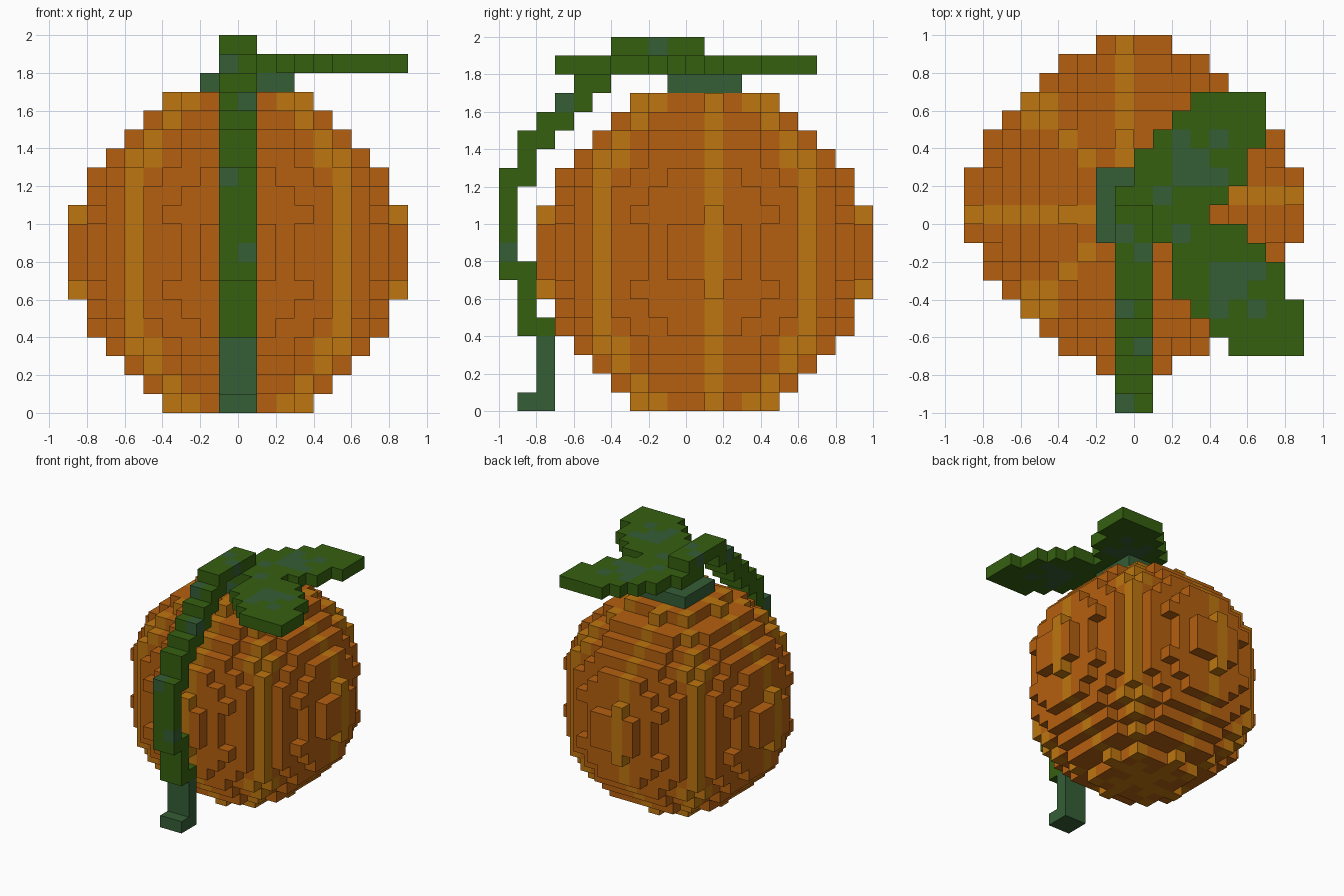
import bpy, bmesh
from mathutils import Vector

cube = bpy.data.objects.get("Cube")
if cube:
    bpy.data.objects.remove(cube)

S = 0.1  # edge length of one block


def material(name, rgb):
    m = bpy.data.materials.new(name)
    m.use_nodes = True
    m.diffuse_color = (*rgb, 1)
    m.node_tree.nodes["Principled BSDF"].inputs["Base Color"].default_value = (*rgb, 1)
    return m


ORANGE, GOLD, GREEN, TEAL = range(4)
MATS = [material("orange_skin", (0.46, 0.115, 0.005)),
        material("gold_stripe", (0.51, 0.18, 0.005)),
        material("leaf_green", (0.036, 0.117, 0.005)),
        material("blue_green", (0.035, 0.112, 0.037))]

DIRS = [Vector(d) for d in ((1, 0, 0), (-1, 0, 0), (0, 1, 0),
                            (0, -1, 0), (0, 0, 1), (0, 0, -1))]


def block_object(name, cells):
    """Make the outer skin of a set of blocks {(i, j, k): material index}."""
    bm = bmesh.new()
    for c, mat in cells.items():
        centre = (Vector(c) + Vector((0.5, 0.5, 0.5))) * S
        for d in DIRS:
            if tuple(int(a + b) for a, b in zip(c, d)) in cells:
                continue
            u = Vector((d.y, d.z, d.x))
            v = d.cross(u)
            corners = [centre + (d + u * a + v * b) * S / 2
                       for a, b in ((-1, -1), (1, -1), (1, 1), (-1, 1))]
            face = bm.faces.new([bm.verts.new(p) for p in corners])
            face.material_index = mat
    bmesh.ops.remove_doubles(bm, verts=bm.verts, dist=0.001)
    me = bpy.data.meshes.new(name)
    bm.to_mesh(me)
    bm.free()
    for m in MATS:
        me.materials.append(m)
    ob = bpy.data.objects.new(name, me)
    bpy.context.collection.objects.link(ob)
    return ob


def box(i0, i1, j0, j1, k0, k1, mat):
    return {(i, j, k): mat for i in range(i0, i1)
            for j in range(j0, j1) for k in range(k0, k1)}


def is_stripe(x, y, z):
    """Eight meridians: four on the diagonals, four pinwheeling on the axes."""
    ax, ay = abs(x), abs(y)
    if abs(ax - ay) < 0.03 or (abs(ax - ay) < 0.11 and 0.45 < abs(z) < 0.55):
        return True
    if ay < 0.1 < ax:
        return x * y > 0
    return ax < 0.1 < ay and x * y < 0


# Pumpkin body: a blocky ball with raised stripes and shallow grooves
body = {}
for i in range(-9, 9):
    for j in range(-8, 10):
        for k in range(17):
            x, y, z = (i + 0.5) * S, (j + 0.5) * S - 0.1, (k + 0.5) * S - 0.85
            gold = is_stripe(x, y, z)
            if x * x + y * y + z * z > (0.768 if gold else 0.76):
                continue
            if abs(z) < 0.15 and x * x + y * y > 0.66 and min(abs(x), abs(y)) > 0.2:
                continue
            body[i, j, k] = GOLD if gold else ORANGE
block_object("pumpkin_body", body)

# Cap under the stem
block_object("stem_cap", box(-2, 3, -1, 3, 17, 18, TEAL))

# Leaves: one row of blocks per (y, first x, end x)
ROWS = [(6, 3, 7), (5, 2, 7), (4, 1, 7), (3, 0, 6), (2, 0, 6), (1, -1, 5), (0, -1, 4),
        (-1, -1, 6), (-2, 2, 7), (-3, 2, 8), (-4, 2, 8), (-5, 3, 9), (-6, 4, 9), (-7, 5, 9)]
leaves = {}
for j, i0, i1 in ROWS:
    leaves.update(box(i0, i1, j, j + 1, 18, 19, GREEN))
# Leaf veins
VEINS = [(2, 2), (3, 2), (2, 3), (3, 3), (2, 4), (4, 4), (4, 2), (1, 1),
         (2, -1), (4, -3), (5, -3), (4, -4), (5, -4), (6, -3), (6, -5), (4, -5)]
for i, j in VEINS:
    leaves[i, j, 18] = TEAL
block_object("leaves", leaves)

# Vine: arches from the stem and hangs down the front (y start, y end, z start, z end)
STEPS = [(-4, 1, 19, 20), (-5, -3, 18, 19), (-6, -4, 17, 18), (-7, -5, 16, 17),
         (-8, -6, 15, 16), (-9, -7, 14, 15), (-9, -8, 13, 14), (-10, -8, 12, 13),
         (-10, -9, 8, 12), (-10, -8, 7, 8), (-9, -8, 5, 7), (-9, -7, 4, 5),
         (-8, -7, 1, 4), (-9, -7, 0, 1)]
vine = {}
for j0, j1, k0, k1 in STEPS:
    vine.update(box(-1, 1, j0, j1, k0, k1, TEAL if k1 <= 4 else GREEN))
for spot in ((-1, -1, 19), (0, -2, 19), (-1, -5, 18), (0, -7, 16), (-1, -10, 12), (0, -10, 8)):
    vine[spot] = TEAL
block_object("vine", vine)
